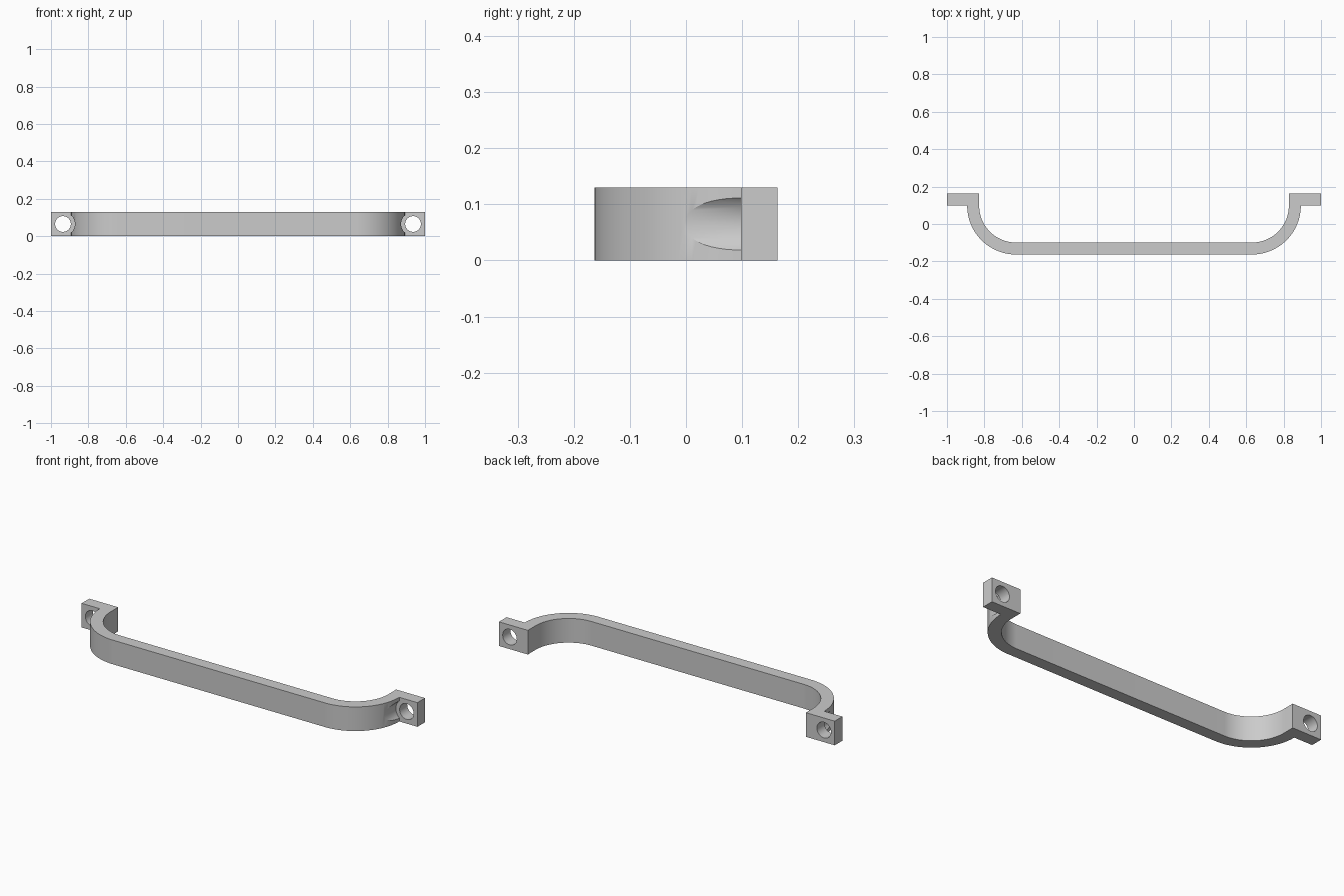
import bpy, bmesh
from math import sin, cos, pi

if "Cube" in bpy.data.objects:
    bpy.data.objects.remove(bpy.data.objects["Cube"])

H = 0.13                         # height of the strip
BACK, LEDGE = 0.163, 0.098       # back face and front face of the mounting feet
CX, R_OUT, R_IN = 0.631, 0.261, 0.197   # bend centre and radii
HOLE_X, HOLE_R, BORE_R = 0.936, 0.042, 0.064
N = 32


def arc(r, reverse=False):
    pts = [(CX + r * cos(pi / 2 * i / N), LEDGE - r * sin(pi / 2 * i / N)) for i in range(N + 1)]
    return pts[::-1] if reverse else pts


def cylinder(name, x, r, y0, y1):
    bpy.ops.mesh.primitive_cylinder_add(vertices=64, radius=r, depth=y1 - y0,
                                        location=(x, (y0 + y1) / 2, H / 2), rotation=(pi / 2, 0, 0))
    ob = bpy.context.object
    ob.name = name
    ob.hide_render = True
    return ob


# Handle: right half of the outline, mirrored, then extruded upwards
half = arc(R_OUT, True) + [(1, LEDGE), (1, BACK), (CX + R_IN, BACK)] + arc(R_IN)
outline = half + [(-x, y) for x, y in reversed(half)]
bm = bmesh.new()
face = bm.faces.new([bm.verts.new((x, y, 0)) for x, y in outline])
top = bmesh.ops.extrude_face_region(bm, geom=[face])
bmesh.ops.translate(bm, vec=(0, 0, H), verts=[v for v in top["geom"] if isinstance(v, bmesh.types.BMVert)])
bmesh.ops.recalc_face_normals(bm, faces=bm.faces)
mesh = bpy.data.meshes.new("pull_handle")
bm.to_mesh(mesh)
bm.free()
handle = bpy.data.objects.new("pull_handle", mesh)
bpy.context.collection.objects.link(handle)

# Screw holes and the screw-head clearance that scoops into each bend
cutters = []
for side in (-1, 1):
    cutters.append(cylinder("screw_hole_cutter", side * HOLE_X, HOLE_R, 0.0, 0.3))
    cutters.append(cylinder("screw_head_cutter", side * HOLE_X, BORE_R, -0.3, LEDGE))

bpy.ops.object.select_all(action="DESELECT")
bpy.context.view_layer.objects.active = handle
handle.select_set(True)
for c in cutters:
    m = handle.modifiers.new("cut", "BOOLEAN")
    m.operation, m.solver, m.object = "DIFFERENCE", "EXACT", c
    bpy.ops.object.modifier_apply(modifier=m.name)
    bpy.data.objects.remove(c)

bpy.ops.object.shade_smooth_by_angle(angle=pi / 6)
